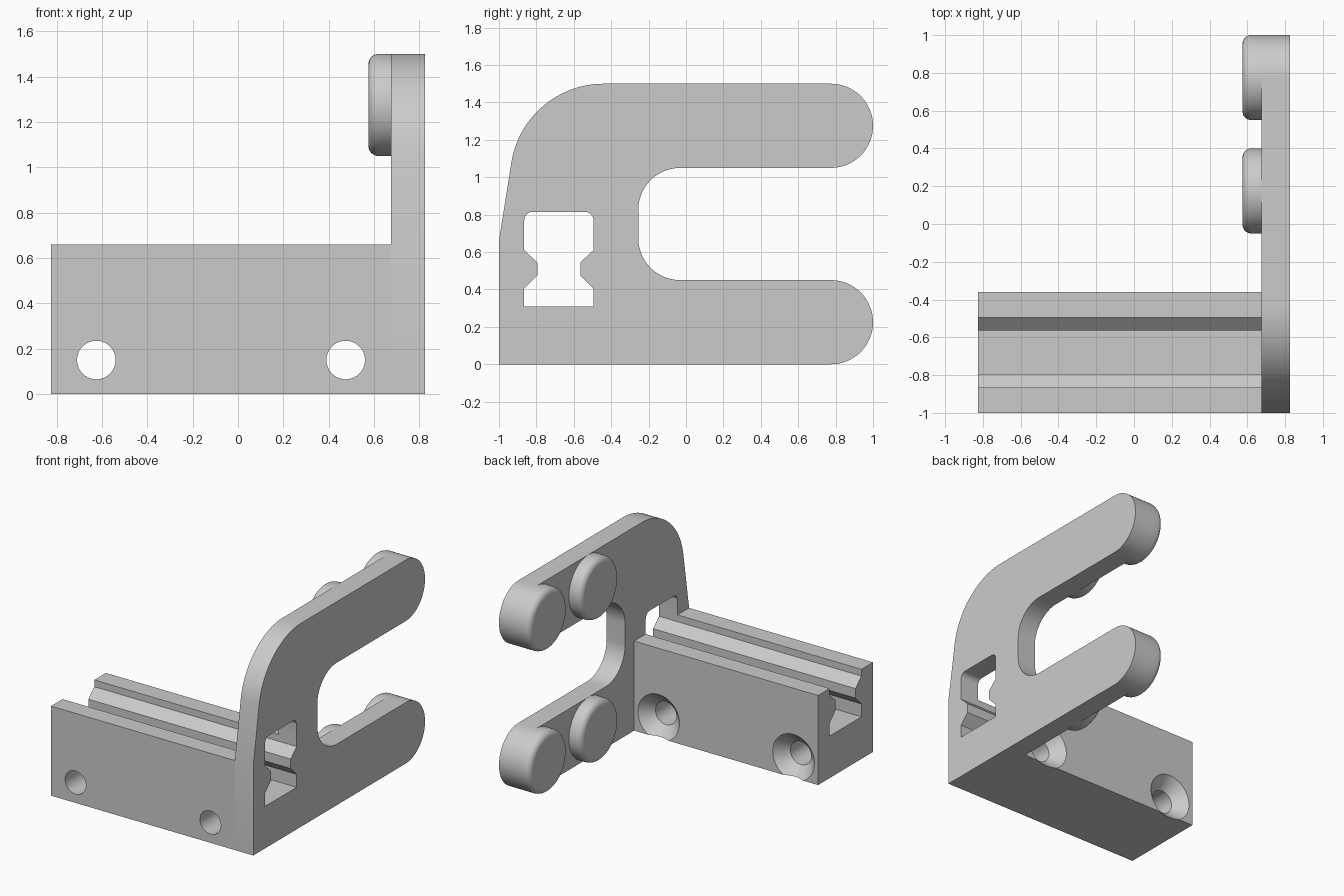
import bpy, bmesh
from math import sin, cos, pi, radians
from mathutils import Matrix, Vector

if "Cube" in bpy.data.objects:
    bpy.data.objects.remove(bpy.data.objects["Cube"], do_unlink=True)

grey = bpy.data.materials.new("plain grey")
grey.use_nodes = True
grey.diffuse_color = (0.6, 0.6, 0.6, 1)
grey.node_tree.nodes["Principled BSDF"].inputs["Base Color"].default_value = (0.6, 0.6, 0.6, 1)


def finish(bm, name):
    bmesh.ops.recalc_face_normals(bm, faces=bm.faces)
    mesh = bpy.data.meshes.new(name)
    bm.to_mesh(mesh)
    bm.free()
    mesh.materials.append(grey)
    obj = bpy.data.objects.new(name, mesh)
    bpy.context.collection.objects.link(obj)
    return obj


def arc(cy, cz, r, start, end, steps=24):
    angles = [radians(start + (end - start) * i / steps) for i in range(steps + 1)]
    return [(cy + r * cos(a), cz + r * sin(a)) for a in angles]


def prism(name, profile, x0, x1):
    """Extrude a (y, z) outline along x."""
    bm = bmesh.new()
    face = bm.faces.new([bm.verts.new((x0, y, z)) for y, z in profile])
    new = bmesh.ops.extrude_face_region(bm, geom=[face], use_keep_orig=True)["geom"]
    moved = [v for v in new if isinstance(v, bmesh.types.BMVert)]
    bmesh.ops.translate(bm, verts=moved, vec=(x1 - x0, 0, 0))
    return finish(bm, name)


def lathe(name, profile, matrix, sides=64):
    """Turn a (radius, height) outline into a capped solid."""
    bm = bmesh.new()
    turns = [2 * pi * i / sides for i in range(sides)]
    rings = [[bm.verts.new((r * cos(a), r * sin(a), h)) for a in turns] for r, h in profile]
    for low, high in zip(rings, rings[1:]):
        for i in range(sides):
            j = (i + 1) % sides
            bm.faces.new((low[i], low[j], high[j], high[i]))
    bm.faces.new(rings[0])
    bm.faces.new(rings[-1])
    bm.transform(matrix)
    return finish(bm, name)


def cut(obj, cutter):
    cutter.hide_render = True
    mod = obj.modifiers.new("cut", "BOOLEAN")
    mod.operation, mod.solver, mod.object = "DIFFERENCE", "EXACT", cutter
    bpy.context.view_layer.objects.active = obj
    bpy.ops.object.modifier_apply(modifier=mod.name)
    bpy.data.objects.remove(cutter, do_unlink=True)


PLATE_IN, PLATE_OUT = 0.675, 0.825
ARM_R, ARM_Y = 0.225, 0.775
ARM_HEIGHTS = (0.225, 1.275)

# Half of the channel outline, bottom to top, with its pointed rib
GROOVE_MID = -0.68
rib = [(0.185, 0.31), (0.185, 0.405), (0.115, 0.475), (0.115, 0.545), (0.185, 0.61)]
right_wall = [(GROOVE_MID + w, z) for w, z in rib]
left_wall = [(GROOVE_MID - w, z) for w, z in reversed(rib)]

# Forked side plate with two rounded arms
outline = [(-1, 0)]
outline += arc(ARM_Y, ARM_HEIGHTS[0], ARM_R, -90, 90, 32)
outline += arc(-0.03, 0.675, 0.225, 270, 180)
outline += arc(-0.03, 0.825, 0.225, 180, 90)
outline += arc(ARM_Y, ARM_HEIGHTS[1], ARM_R, -90, 90, 32)
outline += arc(-0.44, 1.0, 0.5, 90, 171.4, 32)
outline += [(-1, 0.66)]
plate = prism("side_plate", outline, PLATE_IN, PLATE_OUT)

# Channel window through the plate, rounded at the top
window = right_wall + arc(-0.54, 0.77, 0.045, 0, 90, 8) + arc(-0.82, 0.77, 0.045, 90, 180, 8) + left_wall
cut(plate, prism("window_cutter", window, PLATE_IN - 0.1, PLATE_OUT + 0.1))

# Channel block, open at the top
top = 0.66
block_outline = [(-1, 0), (-0.36, 0), (-0.36, top), (-0.495, top)]
block_outline += right_wall[::-1] + left_wall[::-1] + [(-0.865, top), (-1, top)]
block = prism("channel_block", block_outline, -0.825, PLATE_IN)

# Screw holes, countersunk from the back
for x in (-0.625, 0.475):
    place = Matrix.Translation((x, -1.05, 0.15)) @ Matrix.Rotation(-pi / 2, 4, "X")
    cut(block, lathe("screw_cutter", [(0.085, 0), (0.085, 0.605), (0.22, 0.74)], place))

# Round pads with softened rims on the inner side of the arms
parts = [plate, block]
rim = 0.045
pad_profile = [(ARM_R, 0)] + arc(ARM_R - rim, 0.1 - rim, rim, 0, 90, 8)
for level, z in zip(("lower", "upper"), ARM_HEIGHTS):
    for spot, y in (("inner", 0.175), ("end", ARM_Y)):
        place = Matrix.Translation((PLATE_IN, y, z)) @ Matrix.Rotation(-pi / 2, 4, "Y")
        parts.append(lathe(f"{level}_{spot}_pad", pad_profile, place))

# Smooth the curved walls and keep the edges crisp
bpy.ops.object.select_all(action="DESELECT")
for part in parts:
    part.select_set(True)
bpy.context.view_layer.objects.active = plate
bpy.ops.object.shade_smooth_by_angle(angle=radians(30))
